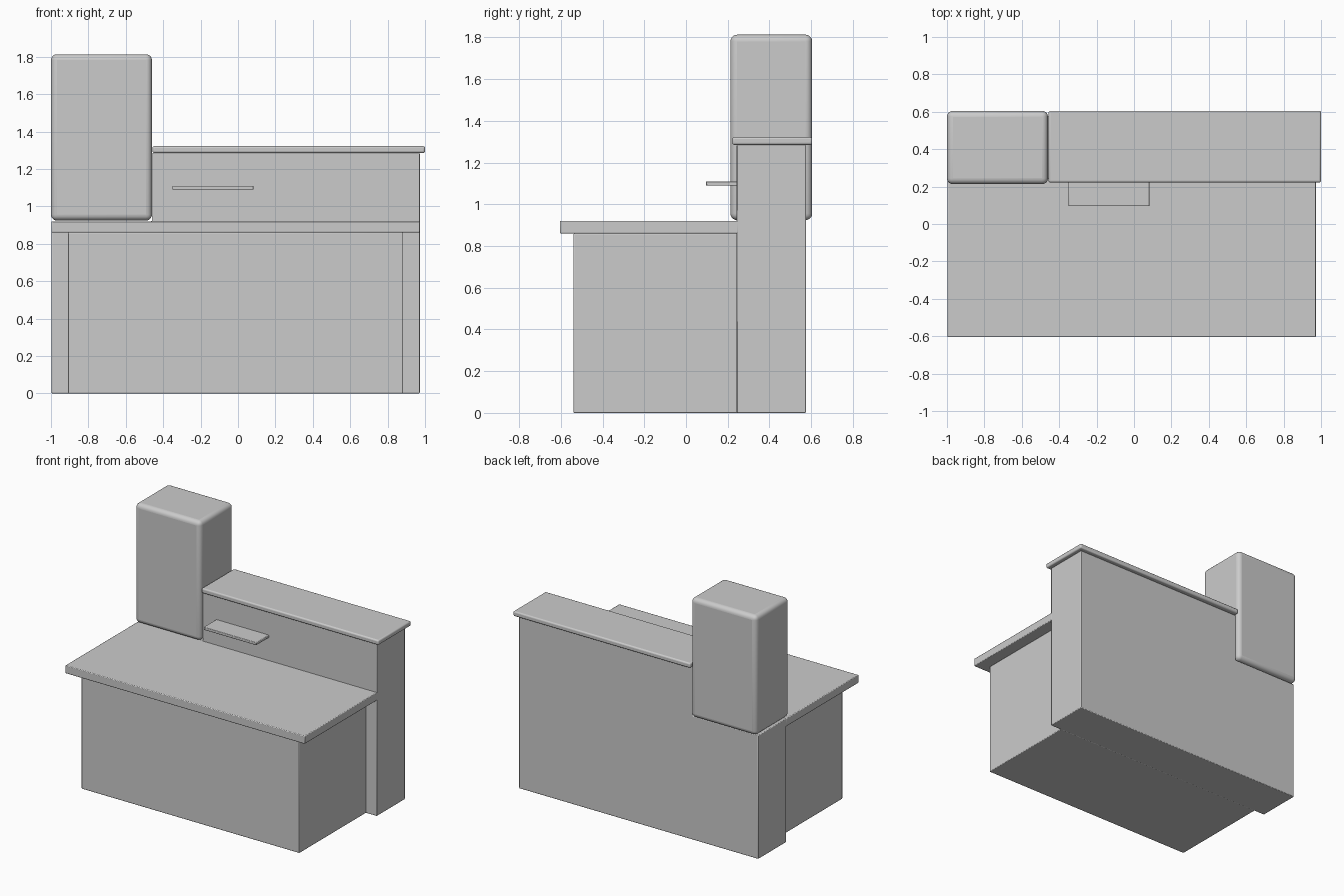
import bpy, bmesh, math

if "Cube" in bpy.data.objects:
    bpy.data.objects.remove(bpy.data.objects["Cube"])


def finish(obj, width, segments):
    # Rounded edges with smooth shading
    bpy.context.view_layer.objects.active = obj
    for o in bpy.context.selected_objects:
        o.select_set(False)
    obj.select_set(True)
    bev = obj.modifiers.new("edge_round", 'BEVEL')
    bev.width = width
    bev.segments = segments
    bev.limit_method = 'ANGLE'
    bpy.ops.object.shade_smooth_by_angle(angle=math.radians(35))


def prism(name, outline, y0, y1, width=0.005, segments=2):
    # Extrude an x-z outline from y0 to y1
    bm = bmesh.new()
    face = bm.faces.new([bm.verts.new((x, y0, z)) for x, z in outline])
    ext = bmesh.ops.extrude_face_region(bm, geom=[face])
    for v in ext["geom"]:
        if isinstance(v, bmesh.types.BMVert):
            v.co.y = y1
    bmesh.ops.recalc_face_normals(bm, faces=bm.faces)
    mesh = bpy.data.meshes.new(name)
    bm.to_mesh(mesh)
    bm.free()
    obj = bpy.data.objects.new(name, mesh)
    bpy.context.collection.objects.link(obj)
    finish(obj, width, segments)
    return obj


def box(name, x, y, z, width=0.005, segments=2):
    outline = [(x[0], z[0]), (x[1], z[0]), (x[1], z[1]), (x[0], z[1])]
    return prism(name, outline, y[0], y[1], width, segments)


# Base cabinet, set in from both ends
box("base_cabinet", (-0.91, 0.883), (-0.54, 0.25), (0, 0.86))

# Stepped back wall: low under the tower, tall on the right
prism("back_wall", [(-0.997, 0), (0.972, 0), (0.972, 1.285), (-0.46, 1.285),
                    (-0.46, 0.92), (-0.997, 0.92)], 0.243, 0.575)

# Worktop overhanging the base
box("worktop", (-0.997, 0.972), (-0.605, 0.25), (0.86, 0.92))

# Raised ledge capping the wall
box("wall_ledge", (-0.457, 1.0), (0.222, 0.605), (1.285, 1.322), 0.01, 3)

# Tall rounded unit standing on the left end
box("tower_unit", (-1.0, -0.46), (0.213, 0.605), (0.924, 1.813), 0.032, 5)

# Small shelf projecting from the wall
box("small_shelf", (-0.35, 0.083), (0.095, 0.26), (1.089, 1.11), 0.004, 2)
